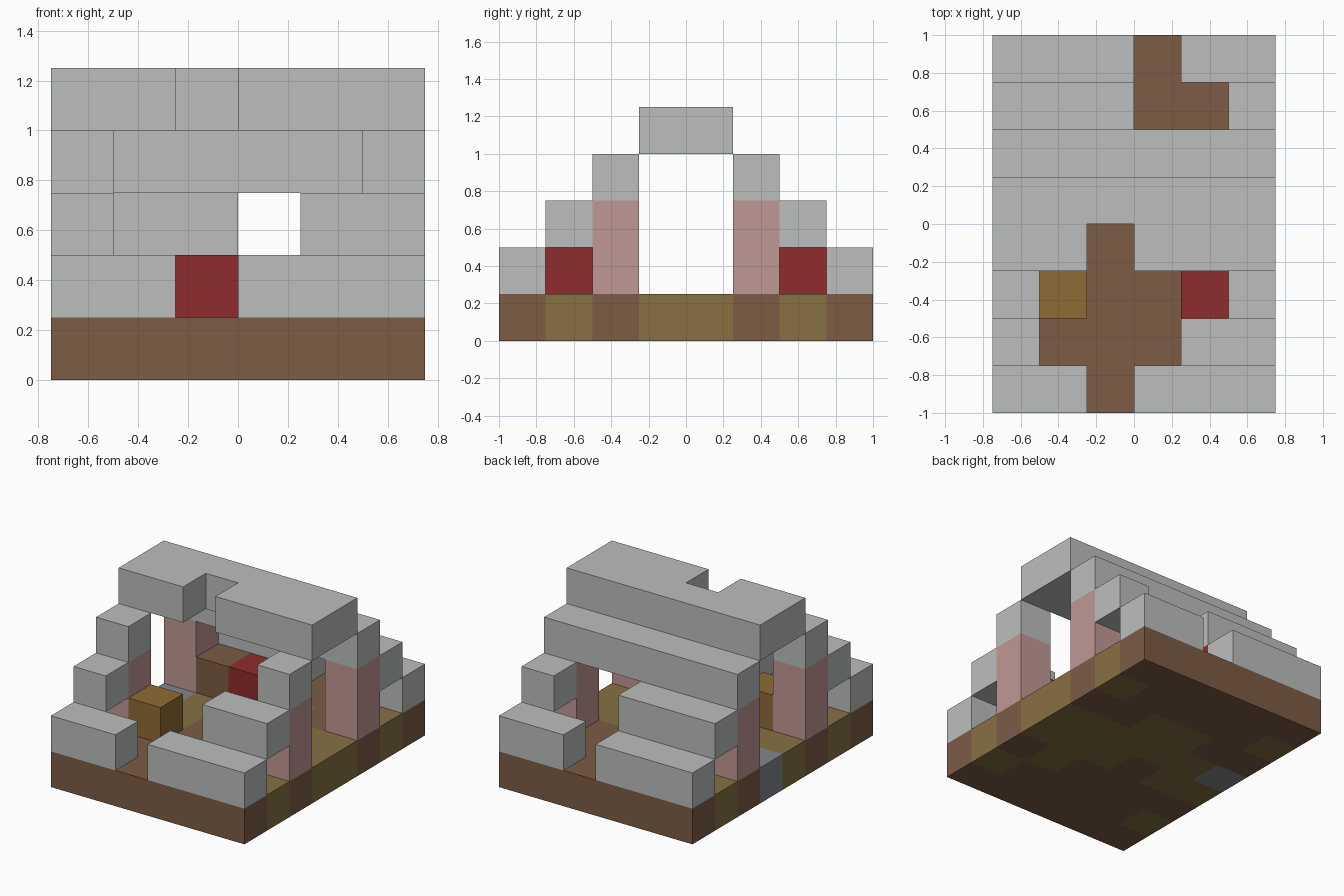
import bpy
import bmesh
from mathutils import Vector

cube = bpy.data.objects.get("Cube")
if cube:
    bpy.data.objects.remove(cube, do_unlink=True)

CELL = 0.25
ORIGIN = Vector((-0.75, -1.0, 0.0))


def make_material(name, rgb):
    """Flat material from 0-255 sRGB values."""
    linear = [((c / 255 + 0.055) / 1.055) ** 2.4 for c in rgb] + [1.0]
    mat = bpy.data.materials.new(name)
    mat.use_nodes = True
    mat.diffuse_color = linear
    bsdf = mat.node_tree.nodes["Principled BSDF"]
    bsdf.inputs["Base Color"].default_value = linear
    bsdf.inputs["Roughness"].default_value = 1.0
    return mat


MATS = {
    "wool": make_material("pale grey wool", (187, 191, 190)),
    "soil": make_material("brown soil", (124, 92, 69)),
    "moss": make_material("olive ground", (134, 113, 65)),
    "chest": make_material("ochre wood", (143, 107, 52)),
    "bed": make_material("red cloth", (143, 44, 45)),
    "pole": make_material("pink post", (192, 153, 148)),
    "stone": make_material("blue grey stone", (130, 135, 142)),
}

# Every block is stored by grid cell, so touching faces can be left out
parts = {}
filled = set()


def add_row(part, mat, columns, y, z):
    for x in columns:
        parts.setdefault(part, {})[(x, y, z)] = mat
        filled.add((x, y, z))


# Ground slab, front row first: s soil, m moss, g stone
GROUND = ["ssssss", "mssssm", "ssssms", "mmsmmm",
          "gmmmmm", "ssmmss", "mssssm", "ssssss"]
KEY = {"s": "soil", "m": "moss", "g": "stone"}
for y, row in enumerate(GROUND):
    for x, letter in enumerate(row):
        add_row("ground", KEY[letter], [x], y, 0)

# Stepped tent roof, rising from both ends to the ridge
ALL = range(6)
add_row("front_low_wall", "wool", [0, 1, 3, 4, 5], 0, 1)
add_row("front_step", "wool", [0, 4, 5], 1, 2)
add_row("front_upper_step", "wool", [0, 5], 2, 3)
add_row("ridge", "wool", [0, 1, 3, 4, 5], 3, 4)
add_row("ridge", "wool", ALL, 4, 4)
add_row("back_upper_step", "wool", ALL, 5, 3)
add_row("back_step", "wool", [0, 1, 2, 5], 6, 2)
add_row("back_low_wall", "wool", [0, 1, 2, 4, 5], 7, 1)

# Corner posts
for side, x in (("right", 0), ("left", 5)):
    for end, y in (("front", 2), ("back", 5)):
        for z in (1, 2):
            add_row(f"{end}_{side}_post", "pole", [x], y, z)

# Furniture
for y in (1, 2):
    add_row("front_bed", "bed", [4], y, 1)
for y in (5, 6):
    add_row("back_bed", "bed", [2], y, 1)
add_row("storage_box", "chest", [1], 2, 1)
add_row("work_block", "soil", [1], 5, 1)


def build_part(name, cells):
    """Join the cells of one part, keeping only exposed faces."""
    bm = bmesh.new()
    mats = sorted(set(cells.values()))
    for cell, mat in cells.items():
        for axis in range(3):
            for sign in (-1, 1):
                near = list(cell)
                near[axis] += sign
                if tuple(near) in filled:
                    continue
                normal, u = Vector(), Vector()
                normal[axis] = sign
                u[(axis + 1) % 3] = 1
                v = normal.cross(u)
                mid = Vector(cell) + Vector((0.5, 0.5, 0.5)) + normal / 2
                corners = ((-1, -1), (1, -1), (1, 1), (-1, 1))
                face = bm.faces.new([
                    bm.verts.new(ORIGIN + CELL * (mid + (u * a + v * b) / 2))
                    for a, b in corners])
                face.material_index = mats.index(mat)
    bmesh.ops.remove_doubles(bm, verts=bm.verts, dist=0.001)
    bmesh.ops.dissolve_limit(bm, angle_limit=0.01, verts=bm.verts,
                             edges=bm.edges, delimit={"MATERIAL"})
    mesh = bpy.data.meshes.new(name)
    bm.to_mesh(mesh)
    bm.free()
    for mat in mats:
        mesh.materials.append(MATS[mat])
    bpy.context.collection.objects.link(bpy.data.objects.new(name, mesh))


for part_name, part_cells in parts.items():
    build_part(part_name, part_cells)
